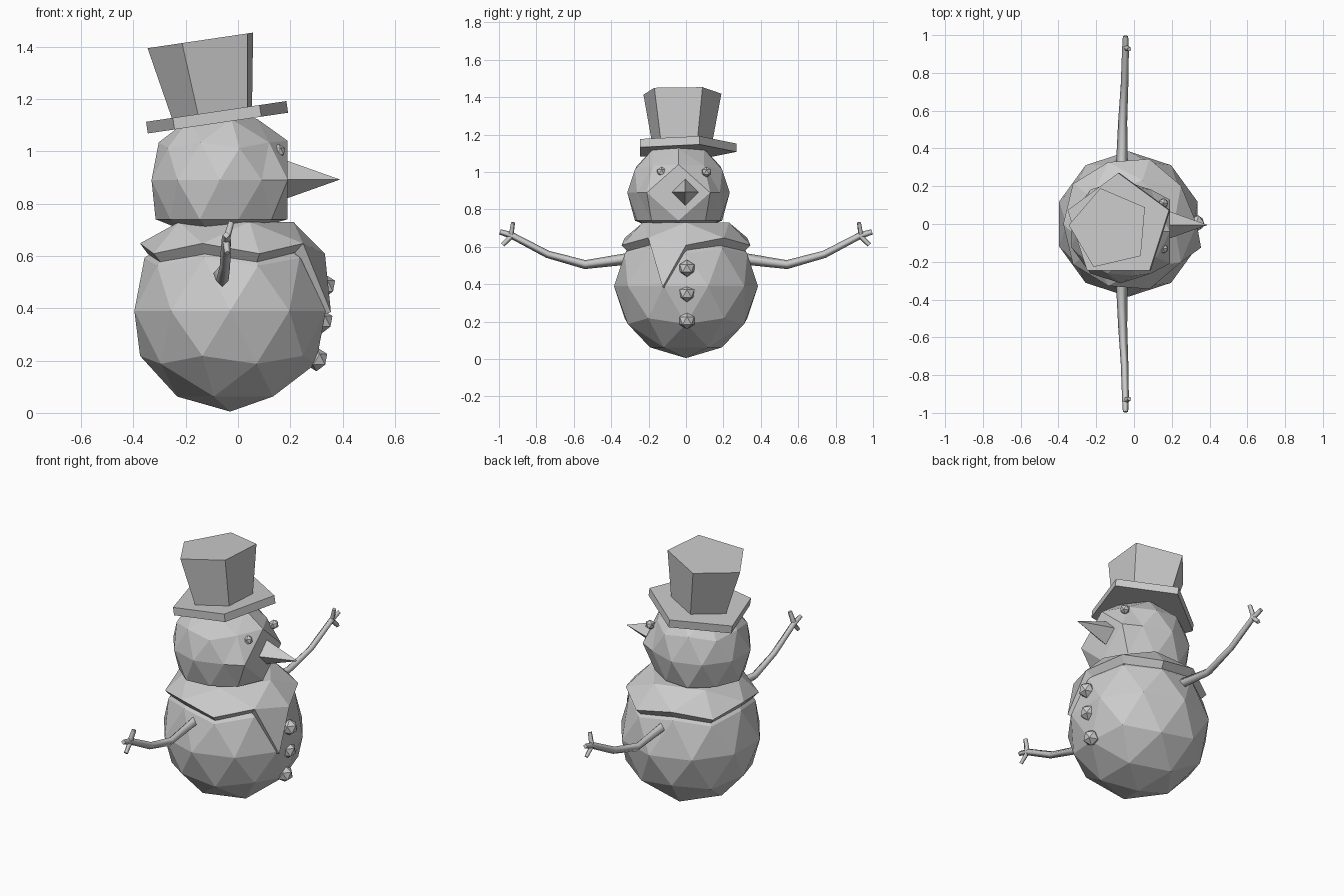
import bpy, bmesh, math
from mathutils import Matrix, Vector

if "Cube" in bpy.data.objects:
    bpy.data.objects.remove(bpy.data.objects["Cube"])


def finish(name, bm):
    bmesh.ops.recalc_face_normals(bm, faces=bm.faces)
    me = bpy.data.meshes.new(name)
    bm.to_mesh(me)
    bm.free()
    ob = bpy.data.objects.new(name, me)
    bpy.context.collection.objects.link(ob)
    return ob


def ball(subdivisions, radius=1.0, loc=(0, 0, 0)):
    bm = bmesh.new()
    bmesh.ops.create_icosphere(bm, subdivisions=subdivisions, radius=radius,
                               matrix=Matrix.Translation(loc))
    return bm


def cone(name, sides, r1, r2, depth, matrix):
    bm = bmesh.new()
    bmesh.ops.create_cone(bm, cap_ends=True, segments=sides, radius1=r1,
                          radius2=r2, depth=depth, matrix=matrix)
    return finish(name, bm)


def stick(name, pts):
    # tapered four-sided twig; each point is x, y, z, radius
    cu = bpy.data.curves.new(name, 'CURVE')
    cu.dimensions = '3D'
    cu.bevel_depth = 1.0
    cu.bevel_resolution = 0
    cu.use_fill_caps = True
    sp = cu.splines.new('POLY')
    sp.points.add(len(pts) - 1)
    for p, (x, y, z, r) in zip(sp.points, pts):
        p.co = (x, y, z, 1)
        p.radius = r
    ob = bpy.data.objects.new(name, cu)
    bpy.context.collection.objects.link(ob)
    bpy.ops.object.select_all(action='DESELECT')
    ob.select_set(True)
    bpy.context.view_layer.objects.active = ob
    bpy.ops.object.convert(target='MESH')


# Body
finish("body", ball(2, 0.385, (-0.03, 0, 0.39)))

# Shoulder snow layer: top cap of a ball with one face hanging at the front
bm = ball(2)
drop = [v for v in bm.verts if not (v.co.z > 0.4 or
        (v.co.x > 0.9 and v.co.y < 0 and abs(v.co.z) < 0.1))]
bmesh.ops.delete(bm, geom=drop, context='VERTS')
for v in bm.verts:
    k = 0.46 if v.co.z > 0.8 else 0.405
    v.co = (v.co.x * k - 0.03, v.co.y * k, min(0.73, 0.385 + 0.5 * v.co.z))
shoulders = finish("shoulder_layer", bm)
sol = shoulders.modifiers.new("thickness", 'SOLIDIFY')
sol.thickness = 0.05
sol.offset = -1

# Head: flattened underneath and at the face
bm = ball(2)
for v in bm.verts:
    x, y, z = v.co
    face = x > 0.8 and abs(y) < 0.4
    px = 0.19 if face else -0.07 + 0.274 * x
    py = y * 0.274 * (2 if face else 1) - 0.04
    pz = 0.89 + 0.274 * z
    if z < -0.4:
        pz = 0.74 if z > -0.6 else 0.70
    if face and z > 0.3:
        pz = 1.04
    v.co = (px, py, pz)
finish("head", bm)

# Eyes and buttons
for i, y in enumerate((-0.13, 0.11)):
    finish(f"eye_{i + 1}", ball(1, 0.028, (0.155, y, 1.0)))
for i, (x, z) in enumerate(((0.33, 0.485), (0.32, 0.35), (0.30, 0.205))):
    finish(f"button_{i + 1}", ball(1, 0.046, (x, 0.005, z)))

# Nose: four-sided spike
cone("nose", 4, 0.078, 0, 0.22,
     Matrix.Translation((0.28, -0.005, 0.892)) @ Matrix.Rotation(math.pi / 2, 4, 'Y'))

# Hat: five-sided brim and flared crown, tilted back
tilt = Matrix.Translation((-0.08, -0.015, 1.13)) @ Matrix.Rotation(math.radians(-8.4), 4, 'Y')


def spin(deg):
    # rotates so that a corner points at this angle from x
    co = bmesh.new()
    bmesh.ops.create_cone(co, segments=5, radius1=1, radius2=1, depth=1)
    co.verts.ensure_lookup_table()
    a = math.atan2(co.verts[0].co.y, co.verts[0].co.x)
    co.free()
    return Matrix.Rotation(math.radians(deg) - a, 4, 'Z')


cone("hat_brim", 5, 0.285, 0.285, 0.045, tilt @ spin(90))
cone("hat_crown", 5, 0.165, 0.22, 0.29,
     tilt @ Matrix.Translation((-0.005, -0.01, 0.155)) @ spin(103))

# Arms with two twig fingers each
for side, s in (("left", 1), ("right", -1)):
    stick(f"{side}_arm", [(-0.065, s * 0.28, 0.54, 0.032), (-0.06, s * 0.54, 0.505, 0.024),
                          (-0.05, s * 0.74, 0.56, 0.02), (-0.045, s * 0.93, 0.66, 0.018),
                          (-0.045, s * 0.995, 0.68, 0.014)])
    stick(f"{side}_finger_up", [(-0.045, s * 0.935, 0.66, 0.015), (-0.025, s * 0.925, 0.73, 0.012)])
    stick(f"{side}_finger_down", [(-0.045, s * 0.93, 0.66, 0.015), (-0.04, s * 0.98, 0.61, 0.012)])
